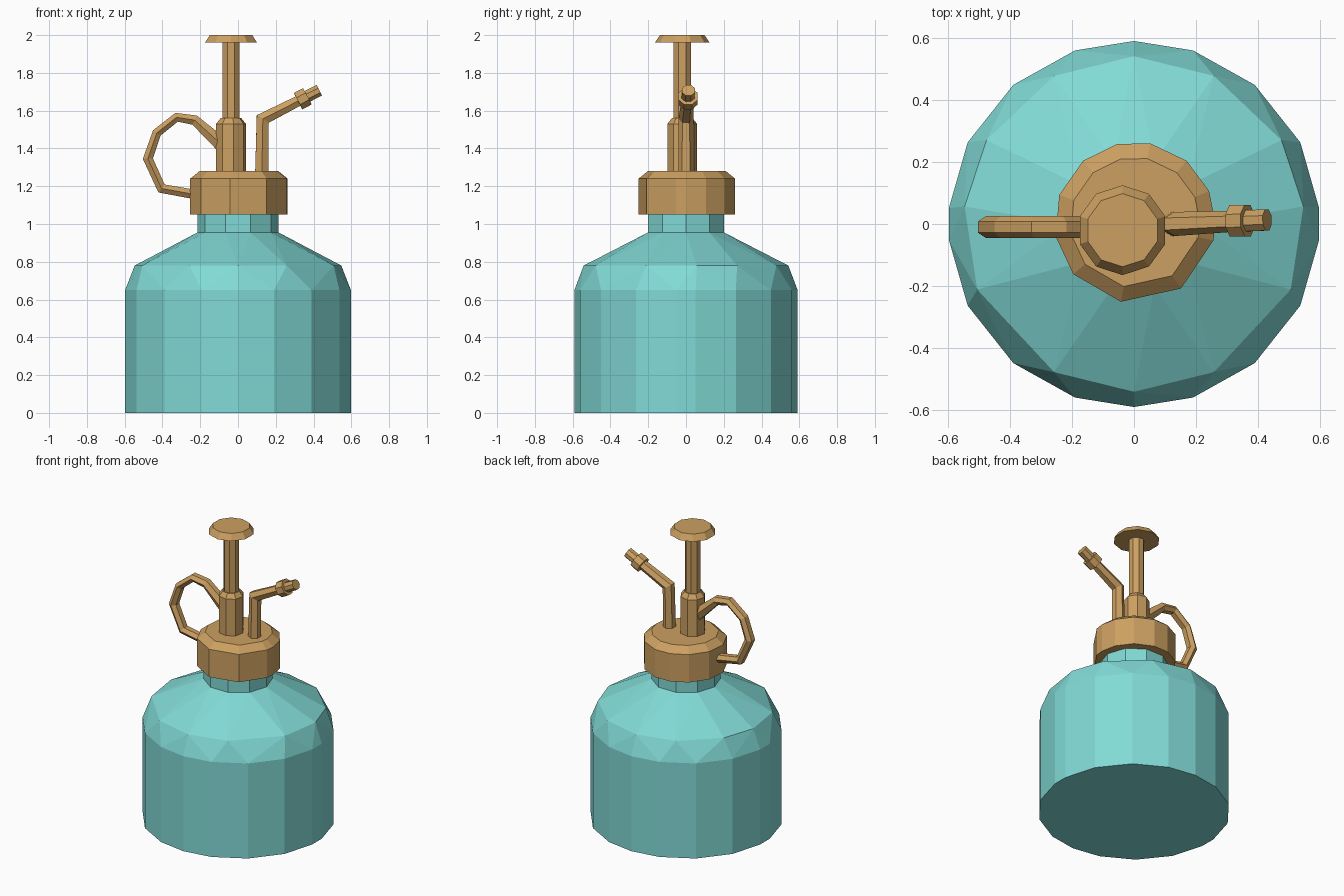
import bpy, bmesh
from math import cos, sin, radians
from mathutils import Vector

if "Cube" in bpy.data.objects:
    bpy.data.objects.remove(bpy.data.objects["Cube"])


def material(name, rgb):
    m = bpy.data.materials.new(name)
    m.diffuse_color = (*rgb, 1)
    m.use_nodes = True
    m.node_tree.nodes["Principled BSDF"].inputs["Base Color"].default_value = m.diffuse_color
    return m


TEAL = material("teal_glass", (0.22, 0.70, 0.67))
BRASS = material("brass", (0.60, 0.35, 0.12))


def even(n, start=0):
    return [start + 360 * i / n for i in range(n)]


def skin(name, rings, mat):
    """Join rings of points, which may differ in count, and close both ends."""
    bm = bmesh.new()
    loops = []
    for ring in rings:
        vs = [bm.verts.new(p) for p in ring]
        loops.append([bm.edges.new((vs[i - 1], vs[i])) for i in range(len(vs))])
    for a, b in zip(loops, loops[1:]):
        bmesh.ops.bridge_loops(bm, edges=a + b)
    for loop in (loops[0], loops[-1]):
        bmesh.ops.contextual_create(bm, geom=loop)
    bmesh.ops.recalc_face_normals(bm, faces=bm.faces)
    mesh = bpy.data.meshes.new(name)
    bm.to_mesh(mesh)
    bm.free()
    mesh.materials.append(mat)
    obj = bpy.data.objects.new(name, mesh)
    bpy.context.collection.objects.link(obj)
    return obj


def turned(name, profile, angles, mat, centre=(0, 0)):
    """Lathe (radius, z) points around a vertical axis."""
    skin(name, [[(centre[0] + r * cos(radians(a)), centre[1] + r * sin(radians(a)), z)
                 for a in angles] for r, z in profile], mat)


def tube(name, path, sides, mat):
    """Sweep a polygon along (x, y, z, in-plane radius, y radius) points, mitred at bends."""
    pts = [Vector(p[:3]) for p in path]
    rings = []
    for i, p in enumerate(path):
        d_in = (pts[i] - pts[max(i - 1, 0)]).normalized()
        d_out = (pts[min(i + 1, len(pts) - 1)] - pts[i]).normalized()
        t = (d_in + d_out).normalized()
        side = (Vector((0, 1, 0)) - t * t.y).normalized()
        up = t.cross(side)
        rings.append([pts[i] + up * p[3] * cos(radians(a)) + side * p[4] * sin(radians(a))
                      for a in even(sides, 180 / sides)])
    skin(name, rings, mat)


# Bottle: 18-sided wall, coarser shoulder, ten-sided neck
quarter = [5, 26.5, 49.5, 71.5]
wall = quarter + [90] + [180 - a for a in reversed(quarter)]
wall += [180 + a for a in wall]
shoulder = [6, 30, 62, 90, 118, 150, 174, 203, 242, 270, 298, 337]
levels = [(wall, 0.60, 0), (wall, 0.60, 0.65), (shoulder, 0.55, 0.78),
          (even(10), 0.215, 0.955), (even(10), 0.215, 1.07)]
skin("bottle", [[(r * cos(radians(a)), 0.985 * r * sin(radians(a)), z) for a in angles]
                for angles, r, z in levels], TEAL)

# Screw cap with bevelled top
cap = [0, 23, 50, 79, 103, 130, 160, 190, 220, 260, 305, 347]
turned("screw_cap", [(0.26, 1.05), (0.26, 1.24), (0.21, 1.28)], cap, BRASS, (0.003, 0.005))

# Pump: collar, plunger rod and press knob on one axis
axis = (-0.037, -0.02)
turned("pump_collar", [(0.08, 1.26), (0.08, 1.53), (0.056, 1.56)], even(8, 10), BRASS, axis)
turned("plunger_rod", [(0.049, 1.54), (0.049, 1.97)], even(8, 22.5), BRASS, axis)
turned("press_knob", [(0.145, 1.96), (0.118, 2.0)], even(10, 18), BRASS, axis)

# Bent spout with nut and nozzle tip
tube("spout", [(0.126, 0, 1.26, 0.041, 0.041), (0.131, 0, 1.556, 0.043, 0.039),
               (0.35, 0.01, 1.667, 0.031, 0.033)], 6, BRASS)
tube("spout_nut", [(0.318, 0.01, 1.650, 0.053, 0.055),
                   (0.367, 0.011, 1.676, 0.053, 0.055)], 8, BRASS)
tube("nozzle_tip", [(0.35, 0.01, 1.667, 0.034, 0.037),
                    (0.43, 0.013, 1.708, 0.034, 0.037)], 8, BRASS)

# Finger loop from collar to cap
loop = [(-0.08, 1.415, 0.045), (-0.23, 1.55, 0.031), (-0.325, 1.565, 0.028),
        (-0.43, 1.482, 0.028), (-0.477, 1.346, 0.031), (-0.405, 1.188, 0.031),
        (-0.22, 1.155, 0.029)]
tube("finger_loop", [(x, -0.01, z, r, 0.036) for x, z, r in loop], 6, BRASS)
